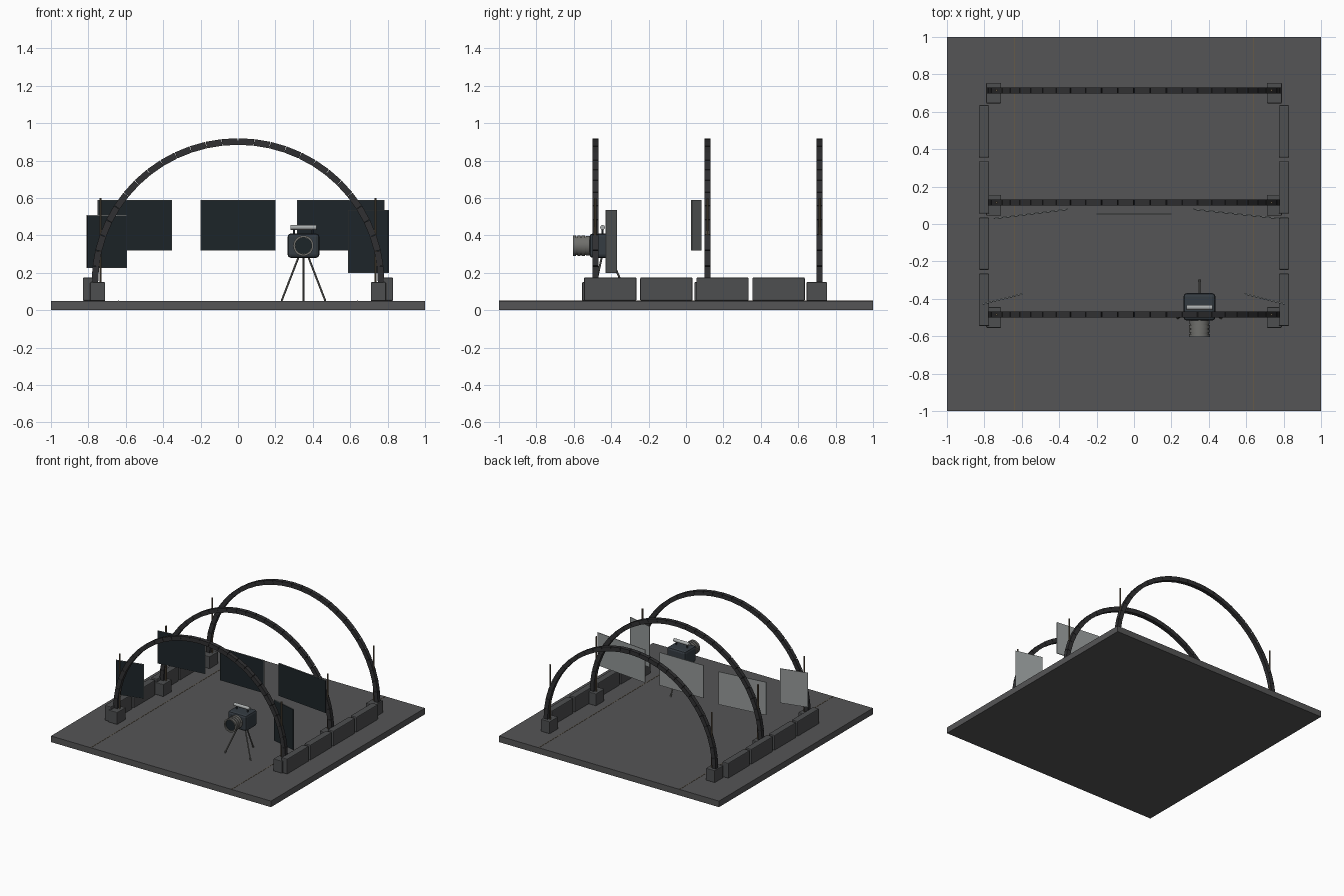
import bpy, math
from mathutils import Vector, Matrix

if "Cube" in bpy.data.objects:
    bpy.data.objects.remove(bpy.data.objects["Cube"])


def mat(name, r, g, b):
    m = bpy.data.materials.new(name)
    m.diffuse_color = (r, g, b, 1)
    m.use_nodes = True
    m.node_tree.nodes["Principled BSDF"].inputs["Base Color"].default_value = m.diffuse_color
    return m


STONE = mat("stone", 0.09, 0.09, 0.092)
BLOCK = mat("block", 0.075, 0.077, 0.08)
DARK = mat("dark", 0.03, 0.03, 0.032)
SCREEN = mat("screen", 0.012, 0.018, 0.022)
BACK = mat("panel_back", 0.3, 0.32, 0.32)
BRASS = mat("brass", 0.13, 0.1, 0.065)
BODY = mat("camera_body", 0.035, 0.045, 0.055)
METAL = mat("metal", 0.16, 0.16, 0.15)
LIGHT = mat("light_metal", 0.4, 0.42, 0.42)


def box(name, loc, size, m, bevel=0, rot=(0, 0, 0)):
    bpy.ops.mesh.primitive_cube_add(size=1, location=loc, rotation=rot)
    o = bpy.context.object
    o.name = name
    o.scale = size
    bpy.ops.object.transform_apply(location=False, rotation=False, scale=True)
    o.data.materials.append(m)
    if bevel:
        b = o.modifiers.new("bevel", 'BEVEL')
        b.width = bevel
        b.segments = 2
    return o


def rod(name, a, b, r, m, sides=12):
    a, b = Vector(a), Vector(b)
    d = b - a
    bpy.ops.mesh.primitive_cylinder_add(vertices=sides, radius=r, depth=d.length, location=(a + b) / 2,
                                        rotation=d.to_track_quat('Z', 'Y').to_euler())
    o = bpy.context.object
    o.name = name
    o.data.materials.append(m)
    bpy.ops.object.shade_smooth_by_angle()
    return o


# floor slab with two thin inlaid lines
box("floor", (0, 0, 0.025), (2, 2, 0.05), STONE)
for s in (-1, 1):
    box("floor_line", (s * 0.64, 0, 0.0505), (0.005, 2, 0.002), BRASS)

# three segmented arches with footings and posts
N, A, B, Z0 = 28, 0.765, 0.752, 0.15


def arc(t):
    return Vector((A * math.cos(t), 0, Z0 + B * math.sin(t)))


for y in (-0.5, 0.1, 0.7):
    for i in range(N):
        p, q = arc(math.pi * i / N), arc(math.pi * (i + 1) / N)
        d, c = q - p, (p + q) / 2
        box("arch_segment", (c.x, y + 0.015, c.z), (d.length - 0.002, 0.032, 0.035), DARK,
            rot=(0, -math.atan2(d.z, d.x), 0))
    for s in (-1, 1):
        box("arch_foot", (s * 0.75, y, 0.1), (0.08, 0.11, 0.1), BLOCK, 0.004)
        rod("side_post", (s * 0.735, y + 0.015, 0.15), (s * 0.735, y + 0.015, 0.6), 0.006, BRASS, 8)

# low wall blocks along both sides
for s in (-1, 1):
    for i in range(4):
        box("wall_block", (s * 0.802, -0.405 + 0.3 * i, 0.1125), (0.055, 0.28, 0.125), BLOCK, 0.006)


# flat panels with a dark front: ends in plan, then height range
def panel(x0, y0, x1, y1, z0, z1):
    w = math.hypot(x1 - x0, y1 - y0)
    a = math.atan2(y1 - y0, x1 - x0)
    c = Vector(((x0 + x1) / 2, (y0 + y1) / 2, (z0 + z1) / 2))
    n = Vector((math.sin(a), -math.cos(a), 0))
    box("panel_back", c, (w, 0.005, z1 - z0), BACK, rot=(0, 0, a))
    box("panel_screen", c + n * 0.003, (w - 0.006, 0.003, z1 - z0 - 0.006), SCREEN, rot=(0, 0, a))


panel(-0.2, 0.054, 0.2, 0.054, 0.32, 0.59)
panel(-0.75, 0.03, -0.352, 0.08, 0.32, 0.59)
panel(0.315, 0.08, 0.783, 0.03, 0.32, 0.59)
panel(-0.81, -0.427, -0.595, -0.372, 0.225, 0.508)
panel(0.59, -0.372, 0.807, -0.427, 0.198, 0.535)

# camera body
CX, CZ = 0.35, 0.345
box("camera_body", (CX, -0.443, CZ), (0.17, 0.147, 0.13), BODY, 0.017)

# stepped lens barrel, turned from a profile of (radius, distance)
prof = [(0, 0.015), (0.053, 0.015), (0.053, -0.02), (0.05, -0.02), (0.05, -0.026), (0.055, -0.026),
        (0.055, -0.044), (0.05, -0.044), (0.05, -0.05), (0.055, -0.05), (0.055, -0.066), (0.05, -0.066),
        (0.05, -0.072), (0.055, -0.072), (0.055, -0.09), (0.044, -0.09), (0.044, -0.078), (0, -0.078)]
S = 32
verts = [(r * math.cos(2 * math.pi * k / S), y, r * math.sin(2 * math.pi * k / S))
         for k in range(S) for r, y in prof]
P = len(prof)
faces = [(k * P + j, k * P + j + 1, (k + 1) % S * P + j + 1, (k + 1) % S * P + j)
         for k in range(S) for j in range(P - 1)]
me = bpy.data.meshes.new("lens_barrel")
me.from_pydata(verts, [], faces)
lens = bpy.data.objects.new("lens_barrel", me)
lens.location = (CX, -0.515, CZ)
bpy.context.collection.objects.link(lens)
me.materials.append(METAL)
bpy.context.view_layer.objects.active = lens
bpy.ops.object.select_all(action='DESELECT')
lens.select_set(True)
bpy.ops.object.mode_set(mode='EDIT')
bpy.ops.mesh.select_all(action='SELECT')
bpy.ops.mesh.remove_doubles(threshold=0.0001)
bpy.ops.mesh.normals_make_consistent(inside=False)
bpy.ops.object.mode_set(mode='OBJECT')
bpy.ops.object.shade_smooth_by_angle()
rod("lens_glass", (CX, -0.59, CZ), (CX, -0.596, CZ), 0.0435, SCREEN, 32)

# top handle on two short stems
rod("handle", (CX - 0.07, -0.446, 0.443), (CX + 0.07, -0.446, 0.443), 0.013, LIGHT, 16)
for s in (-1, 1):
    rod("handle_stem", (CX + s * 0.05, -0.446, 0.4), (CX + s * 0.05, -0.446, 0.44), 0.006, BODY, 8)

# tripod
for k in range(3):
    a = math.radians(90 + 120 * k)
    d = Vector((math.cos(a), math.sin(a), 0))
    c = Vector((CX, -0.435, 0))
    rod("tripod_leg", c + d * 0.03 + Vector((0, 0, 0.285)), c + d * 0.135 + Vector((0, 0, 0.05)),
        0.0055, METAL, 8)
